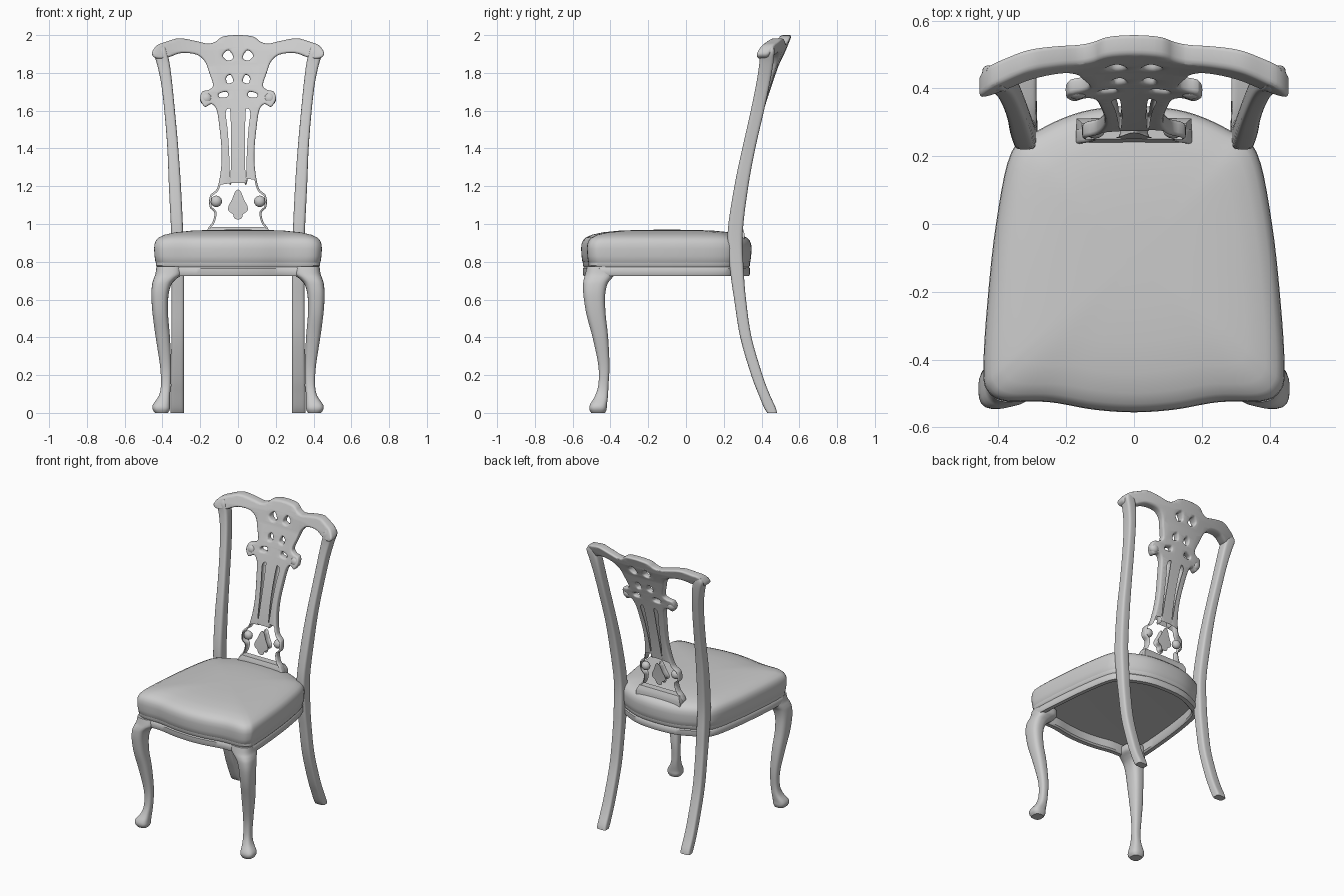
import bpy, bmesh, math
from mathutils import Vector

if "Cube" in bpy.data.objects:
    bpy.data.objects.remove(bpy.data.objects["Cube"])


def smooth(pts, closed=True, n=5):
    """Catmull-Rom interpolation of points of any dimension."""
    out, m = [], len(pts)
    pick = (lambda i: pts[i % m]) if closed else (lambda i: pts[max(0, min(m - 1, i))])
    for i in range(m if closed else m - 1):
        a, b, c, d = (pick(i + k) for k in (-1, 0, 1, 2))
        for s in range(n):
            t = s / n
            out.append(tuple(0.5 * (2 * q + (r - p) * t + (2 * p - 5 * q + 4 * r - u) * t * t
                                    + (3 * q - p - 3 * r + u) * t ** 3)
                             for p, q, r, u in zip(a, b, c, d)))
    if not closed:
        out.append(tuple(pts[-1]))
    return out


def mirrored(half):
    """Close a half outline that starts and ends on x = 0."""
    return half + [(-x, y) for x, y in reversed(half[1:-1])]


def finish(name, bm, mirror=False, angle=40):
    bmesh.ops.recalc_face_normals(bm, faces=bm.faces)
    me = bpy.data.meshes.new(name)
    bm.to_mesh(me)
    bm.free()
    ob = bpy.data.objects.new(name, me)
    bpy.context.collection.objects.link(ob)
    if mirror:
        mod = ob.modifiers.new("Mirror", 'MIRROR')
        mod.use_mirror_merge = False
    bpy.ops.object.select_all(action='DESELECT')
    ob.select_set(True)
    bpy.context.view_layer.objects.active = ob
    bpy.ops.object.shade_smooth_by_angle(angle=math.radians(angle))
    return ob


def loft(name, rings, mirror=False, loop=False):
    bm = bmesh.new()
    vs = [[bm.verts.new(p) for p in r] for r in rings]
    n = len(vs[0])
    for a, b in zip(vs, vs[1:] + (vs[:1] if loop else [])):
        for i in range(n):
            bm.faces.new((a[i], a[(i + 1) % n], b[(i + 1) % n], b[i]))
    if not loop:
        bm.faces.new(vs[0])
        bm.faces.new(vs[-1])
    return finish(name, bm, mirror)


def leg(name, stations, power):
    """Rounded-square sections; each station is z, x0, x1, y0, y1."""
    rings = []
    for z, x0, x1, y0, y1 in smooth(stations, False, 4):
        ring = []
        for i in range(24):
            a = math.tau * (i + 0.5) / 24
            c, s = math.cos(a), math.sin(a)
            px = math.copysign(abs(c) ** (2 / power), c)
            py = math.copysign(abs(s) ** (2 / power), s)
            ring.append(((x0 + x1 + (x1 - x0) * px) / 2, (y0 + y1 + (y1 - y0) * py) / 2, z))
        rings.append(ring)
    return loft(name, rings, mirror=True)


# Seat outline shared by rail and cushion
seat = smooth(mirrored([(0, -.553), (.12, -.545), (.25, -.523), (.38, -.52), (.43, -.49),
                        (.442, -.43), (.432, -.25), (.405, 0), (.36, .21), (.28, .275),
                        (.15, .33), (0, .345)]))


def seat_rings(profile):
    return [[(x * s, (y + .1) * s - .1, z) for x, y in seat] for s, z in profile]


loft("seat_rail", seat_rings([(.89, .80), (.89, .735), (.91, .725), (.975, .725), (.985, .735),
                              (.985, .765), (.972, .772), (.985, .78), (.985, .80)]), loop=True)
loft("seat_cushion", seat_rings([(.86, .79), (.97, .787), (.99, .80), (1.0, .83), (1.005, .87),
                                 (1.0, .895), (.98, .915), (.95, .928), (.88, .943), (.75, .956),
                                 (.55, .965), (.3, .969), (.05, .97)]))

# Cabriole front legs
leg("front_leg", [(0, .37, .44, -.502, -.428), (.02, .36, .453, -.512, -.42),
                  (.045, .36, .45, -.508, -.418), (.09, .36, .42, -.482, -.413),
                  (.15, .356, .408, -.464, -.41), (.25, .354, .413, -.464, -.405),
                  (.4, .36, .436, -.495, -.412), (.52, .37, .452, -.527, -.425),
                  (.62, .368, .459, -.543, -.428), (.68, .352, .455, -.545, -.416),
                  (.71, .325, .447, -.541, -.395), (.735, .295, .438, -.534, -.375),
                  (.775, .295, .432, -.525, -.375)], 2.8)

# Back legs running up into the stiles
leg("back_leg_and_stile", [(0, .287, .357, .43, .482), (.03, .287, .357, .412, .474),
                           (.1, .287, .357, .383, .442), (.2, .287, .355, .345, .405),
                           (.4, .286, .353, .287, .347), (.6, .285, .352, .255, .318),
                           (.75, .285, .352, .234, .306), (.95, .290, .354, .22, .30),
                           (1.2, .302, .366, .256, .33), (1.4, .316, .374, .298, .367),
                           (1.6, .334, .39, .343, .413), (1.75, .349, .408, .373, .445),
                           (1.85, .362, .43, .388, .462), (1.91, .376, .448, .392, .468),
                           (1.94, .385, .435, .405, .465)], 4.5)

# Crest rail and pierced splat: flat outline with holes, as x, z
outline = mirrored([(0, 2.0), (.08, 1.992), (.12, 1.965), (.16, 1.955), (.22, 1.968),
                    (.31, 1.983), (.38, 1.965), (.43, 1.945), (.456, 1.905), (.44, 1.88),
                    (.40, 1.875), (.36, 1.885), (.30, 1.905), (.22, 1.897), (.175, 1.86),
                    (.152, 1.80), (.132, 1.735), (.155, 1.71), (.19, 1.70), (.20, 1.66),
                    (.175, 1.62), (.14, 1.635), (.112, 1.60), (.097, 1.50), (.087, 1.39),
                    (.09, 1.29), (.11, 1.19), (.148, 1.15), (.15, 1.09), (.125, 1.06),
                    (.135, 1.01), (.16, .975), (.16, .93), (0, .93)])
side_holes = [[(.05, 1.92), (.08, 1.892), (.055, 1.865), (.025, 1.88)],
              [(.04, 1.79), (.062, 1.775), (.055, 1.745), (.025, 1.755)],
              [(.06, 1.70), (.10, 1.69), (.095, 1.67), (.055, 1.675)],
              [(.035, 1.62), (.075, 1.60), (.066, 1.5), (.058, 1.38), (.055, 1.28),
               (.045, 1.21), (.03, 1.24), (.025, 1.4), (.027, 1.53)]]
loops = [outline, mirrored([(0, 1.17), (.022, 1.125), (.042, 1.08), (.018, 1.06), (.012, 1.04),
                            (0, 1.035)])]
for h in side_holes:
    loops += [h, [(-x, z) for x, z in h]]
cu = bpy.data.curves.new("back_outline", 'CURVE')
cu.dimensions, cu.fill_mode = '2D', 'BOTH'
cu.extrude, cu.bevel_depth, cu.bevel_resolution, cu.offset = .012, .011, 2, -.011
for pts in loops:
    pts = smooth(pts, n=4)
    sp = cu.splines.new('POLY')
    sp.points.add(len(pts) - 1)
    for p, (x, z) in zip(sp.points, pts):
        p.co = (x, z, 0, 1)
    sp.use_cyclic_u = True
helper = bpy.data.objects.new("back_outline", cu)
bpy.context.collection.objects.link(helper)
flat = bpy.data.meshes.new_from_object(helper.evaluated_get(bpy.context.evaluated_depsgraph_get()))
bpy.data.objects.remove(helper)


def back_y(x, z):
    """Backward lean and inward sweep of the chair back."""
    return .27 + .24 * max(z - .95, 0) ** 1.64 - .41 * x * x


bm = bmesh.new()
bm.from_mesh(flat)
bmesh.ops.remove_doubles(bm, verts=bm.verts, dist=.0002)
for axis, lo, hi in ((0, -.45, .45), (1, .95, 2.0)):
    for i in range(22):
        co, no = Vector((0, 0, 0)), Vector((0, 0, 0))
        co[axis], no[axis] = lo + (hi - lo) * i / 21, 1
        bmesh.ops.bisect_plane(bm, geom=bm.verts[:] + bm.edges[:] + bm.faces[:],
                               plane_co=co, plane_no=no)
for v in bm.verts:
    x, z, d = v.co
    thick = 1 + .35 * min(1, max(0, (z - 1.84) / .08)) + .2 * min(1, max(0, (abs(x) - .2) / .2))
    v.co = (x, back_y(x, z) - d * thick, z)
finish("crest_rail_and_splat", bm, angle=50)

# Carved scroll bosses on the splat ears and lower lobes
for name, x, z, r in (("splat_ear_scroll", .168, 1.662, .034), ("splat_lobe_scroll", .115, 1.12, .03)):
    bm = bmesh.new()
    bmesh.ops.create_uvsphere(bm, u_segments=20, v_segments=12, radius=r)
    for v in bm.verts:
        v.co = (v.co.x + x, v.co.y * .85 + back_y(x, z), v.co.z + z)
    finish(name, bm, mirror=True)

# Shoe block holding the splat, tapering upward
section = smooth([(.17, -.03), (.17, .035), (-.17, .035), (-.17, -.03)], n=1)
loft("splat_shoe", [[(x * s, .272 + y * t, z) for x, y in section]
                    for s, t, z in ((1, 1.1, .88), (1, 1.1, .945), (.95, .95, .965), (.9, .7, .985))])
